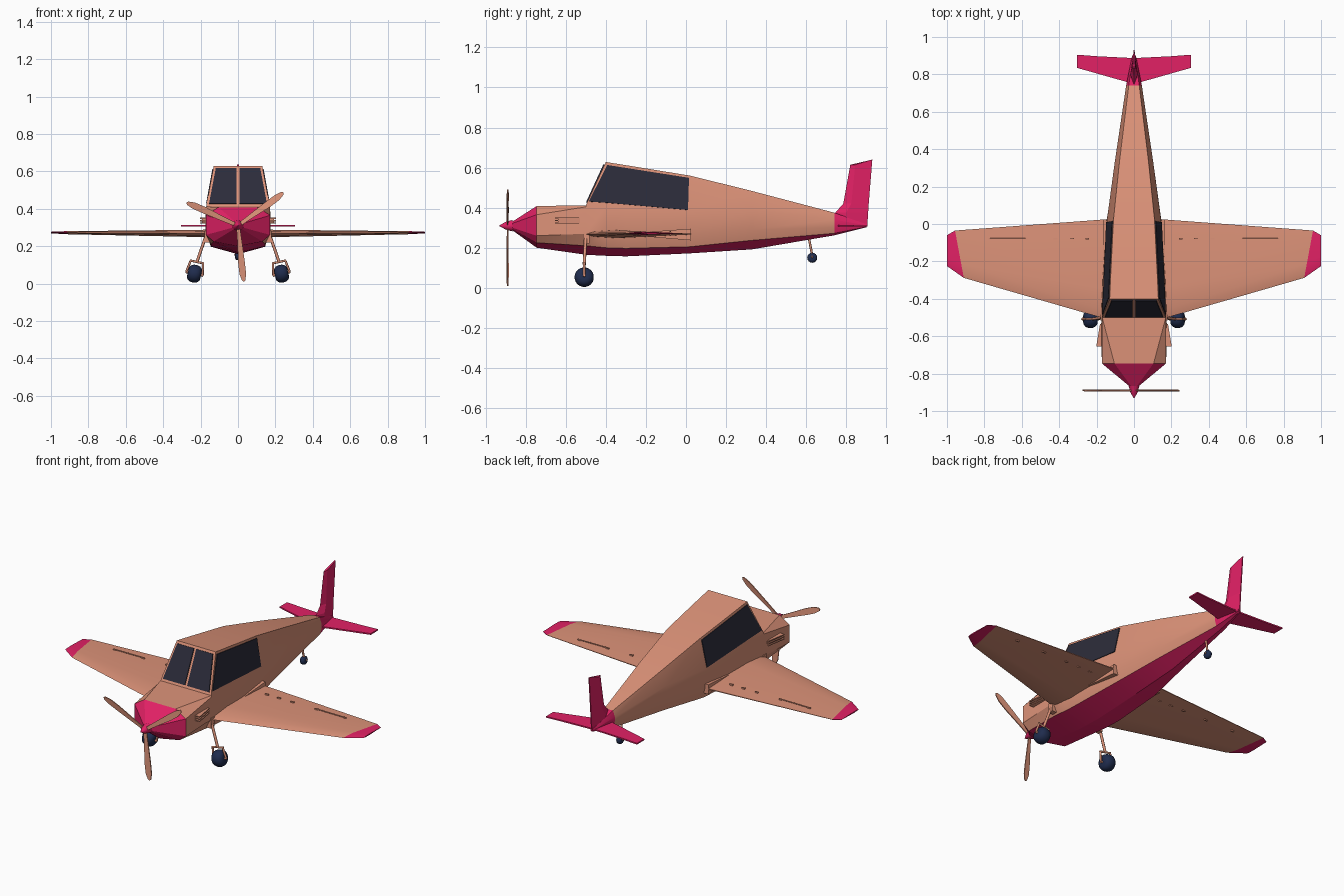
import bpy, bmesh
from math import sin, cos, pi, radians
from mathutils import Vector

if "Cube" in bpy.data.objects:
    bpy.data.objects.remove(bpy.data.objects["Cube"])


def material(name, rgb):
    m = bpy.data.materials.new(name)
    m.diffuse_color = (*rgb, 1)
    m.use_nodes = True
    m.node_tree.nodes["Principled BSDF"].inputs["Base Color"].default_value = m.diffuse_color
    return m


TAN = material("tan_paint", (0.72, 0.29, 0.19))
PINK = material("pink_paint", (0.76, 0.015, 0.13))
GLASS = material("dark_glass", (0.025, 0.025, 0.042))
NAVY = material("navy_rubber", (0.014, 0.025, 0.075))


def build(name, verts, faces, mats, indices=None, mirror=False, smooth=0):
    me = bpy.data.meshes.new(name)
    me.from_pydata([tuple(v) for v in verts], [], faces)
    for m in mats:
        me.materials.append(m)
    if indices:
        me.polygons.foreach_set("material_index", indices)
    bm = bmesh.new()
    bm.from_mesh(me)
    bmesh.ops.remove_doubles(bm, verts=bm.verts, dist=1e-5)
    bmesh.ops.recalc_face_normals(bm, faces=bm.faces)
    bm.to_mesh(me)
    bm.free()
    ob = bpy.data.objects.new(name, me)
    bpy.context.collection.objects.link(ob)
    if mirror:
        ob.modifiers.new("mirror", 'MIRROR')
    if smooth:
        bpy.ops.object.select_all(action='DESELECT')
        ob.select_set(True)
        bpy.context.view_layer.objects.active = ob
        bpy.ops.object.shade_smooth_by_angle(angle=radians(smooth))
    return ob


def loft(name, rings, mats, pick=lambda row, col: 0, **kw):
    n = len(rings[0])
    verts = [v for r in rings for v in r]
    faces, idx = [], []
    for i in range(len(rings) - 1):
        for j in range(n):
            k = (j + 1) % n
            faces.append((i*n + j, i*n + k, (i+1)*n + k, (i+1)*n + j))
            idx.append(pick(i, j))
    last = len(rings) - 1
    faces += [tuple(range(n)), tuple(range(last*n, last*n + n))]
    idx += [pick(0, n // 2), pick(last - 1, n // 2)]
    return build(name, verts, faces, mats, idx, **kw)


def plate(name, pts, push, mat, **kw):
    push = Vector(push)
    return loft(name, [[Vector(p) - push for p in pts], [Vector(p) + push for p in pts]], [mat], **kw)


def lathe(name, origin, axis, profile, n, mat, **kw):
    origin, axis = Vector(origin), Vector(axis).normalized()
    u = axis.orthogonal().normalized()
    w = axis.cross(u)
    rings = [[origin + axis*h + (u*cos(2*pi*i/n) + w*sin(2*pi*i/n))*r for i in range(n)]
             for h, r in profile]
    return loft(name, rings, [mat], **kw)


def rod(name, p, q, r, mat=TAN, **kw):
    d = Vector(q) - Vector(p)
    return lathe(name, p, d, [(0, r), (d.length, r)], 8, mat, smooth=50, **kw)


# Fuselage stations: y, keel z, then x,z of chine, lower side, shoulder, roof edge
stations = [
    (-.745, .20, .13, .225, .172, .26, .172, .365, .105, .408),
    (-.50, .165, .145, .21, .175, .27, .172, .404, .17, .412),
    (-.40, .16, .145, .20, .172, .27, .166, .405, .13, .628),
    (-.30, .157, .145, .197, .168, .27, .163, .402, .126, .612),
    (.02, .172, .128, .205, .146, .27, .145, .385, .11, .56),
    (.33, .192, .085, .237, .098, .29, .103, .39, .078, .483),
    (.74, .262, .030, .272, .04, .30, .042, .34, .028, .375),
    (.90, .302, .008, .304, .01, .308, .01, .312, .006, .318)]


def section(s):
    y, half = s[0], [(s[i], s[i+1]) for i in (2, 4, 6, 8)]
    return [(0, y, s[1])] + [(x, y, z) for x, z in half] + [(-x, y, z) for x, z in half[::-1]]


loft("fuselage", [section(s) for s in stations], [TAN, PINK],
     lambda row, col: 1 if row == 6 or col in (0, 8) else 0, smooth=22)

# Nose cone and spinner
base = section(stations[0])
loft("nose_cone", [base, [(x*.14, -.868, .31 + (z - .31)*.2) for x, y, z in base]], [PINK])
lathe("spinner", (0, -.865, .31), (0, -1, 0),
      [(0, .03), (.02, .024), (.035, .02), (.066, .002)], 12, PINK, smooth=40)

# Three propeller blades
blade = [(0, -.009), (.08, -.012), (.20, -.02), (.26, -.019), (.295, -.009),
         (.302, 0), (.295, .009), (.26, .016), (.20, .016), (.08, .012), (0, .009)]
for i in range(3):
    a = radians(36 + 120*i)
    plate(f"propeller_blade_{i+1}",
          [(r*cos(a) - t*sin(a), -.89 + t*.15, .31 + r*sin(a) + t*cos(a)) for r, t in blade],
          (0, .003, 0), TAN)

# Windscreen halves and side windows
plate("windscreen", [(.008, -.494, .425), (.155, -.494, .425), (.119, -.407, .615), (.008, -.407, .615)],
      (0, -.005, .002), GLASS, mirror=True)
plate("side_window", [(.165, -.485, .43), (.162, -.395, .424), (.144, .01, .388),
                      (.1125, .015, .548), (.132, -.393, .612)],
      (.005, 0, .001), GLASS, mirror=True)


# Wings: section given by x, leading y, trailing y, half thickness
def wing_ring(x, le, te, t, z, te_x=None):
    te_x = x if te_x is None else te_x
    pts = [(0, 0), (.08, .6), (.3, 1), (1, .12), (1, -.12), (.3, -1), (.08, -.6)]
    return [(x + (te_x - x)*f, le + (te - le)*f, z + h*t) for f, h in pts]


loft("wing", [wing_ring(.10, -.52, .03, .021, .268), wing_ring(.17, -.502, .025, .02, .268, .15),
              wing_ring(.91, -.288, -.035, .008, .272, .957),
              wing_ring(1.0, -.225, -.06, .004, .273)],
     [TAN, PINK], lambda row, col: int(row == 2), mirror=True, smooth=25)
plate("wing_root_fairing", [(.145, -.35, .268), (.145, .025, .295), (.145, .025, .237)],
      (.022, 0, 0), TAN, mirror=True)

# Flap and aileron hinges
for i, x in enumerate((.25, .33, .42, .58, .77)):
    plate(f"wing_hinge_{i+1}", [(x - .01, -.082, .271), (x + .01, -.082, .271),
                                (x + .01, -.074, .271), (x - .01, -.074, .271)],
          (0, 0, .014 - x*.005), TAN, mirror=True)
rod("aileron_seam", (.58, -.078, .28), (.77, -.078, .279), .003, mirror=True)

# Tailplane and fin
plate("tailplane", [(0, .745, .31), (.03, .757, .31), (.305, .835, .31), (.305, .905, .31),
                    (.2, .897, .31), (.02, .888, .31), (0, .888, .31)],
      (0, 0, .004), PINK, mirror=True)
loft("tail_fin", [[(-w, a, z), (0, f, z), (w, a, z), (.003, b, zb), (-.003, b, zb)]
                  for w, f, a, z, b, zb in [(.022, .74, .80, .30, .905, .308),
                                            (.02, .745, .80, .375, .909, .375),
                                            (.013, .785, .825, .42, .912, .42),
                                            (.007, .82, .845, .614, .93, .64)]], [PINK])

# Engine cooling louvres on both cowl sides
for i in range(3):
    z = .323 + .013*i
    plate(f"cowl_louvre_{i+1}", [(.165, -.655, z), (.202, -.655, z), (.182, -.535, z), (.165, -.535, z)],
          (0, 0, .003), TAN, mirror=True)
plate("louvre_cover", [(.165, -.64, .336), (.193, -.64, .336), (.175, -.53, .336), (.165, -.53, .336)],
      (0, 0, .014), TAN, mirror=True)

# Main landing gear: leg, fork and fat leaning wheel
tilt = radians(12)
axis = Vector((cos(tilt), 0, sin(tilt)))
hub = Vector((.233, -.508, .053))
up = Vector((-sin(tilt), 0, cos(tilt)))
tyre = [(-1, .4), (-.93, .68), (-.65, .9), (-.25, 1), (.25, 1), (.65, .9), (.93, .68), (1, .4)]
lathe("main_wheel", hub, axis, [(h*.036, r*.048) for h, r in tyre], 20, NAVY, mirror=True, smooth=40)
rod("wheel_axle", hub - axis*.047, hub + axis*.047, .007, mirror=True)
for side, s in (("inner", -1), ("outer", 1)):
    rod(f"fork_{side}_arm", hub + axis*.045*s, hub + axis*.034*s + up*.064, .006, mirror=True)
rod("fork_bridge", hub - axis*.039 + up*.064, hub + axis*.039 + up*.064, .006, mirror=True)
rod("gear_leg", hub + up*.064, (.168, -.50, .265), .008, mirror=True)
plate("gear_mount", [(.16, -.515, .22), (.16, -.482, .22), (.16, -.482, .28), (.16, -.515, .28)],
      (.02, 0, 0), TAN, mirror=True)

# Tail wheel
lathe("tail_wheel", (0, .63, .15), (1, 0, 0), [(h*.016, r*.025) for h, r in tyre], 16, NAVY, smooth=40)
rod("tail_wheel_leg", (0, .612, .255), (0, .628, .172), .006)
for s in (-1, 1):
    rod("tail_fork_left" if s < 0 else "tail_fork_right", (0, .627, .182), (s*.018, .63, .15), .004)
